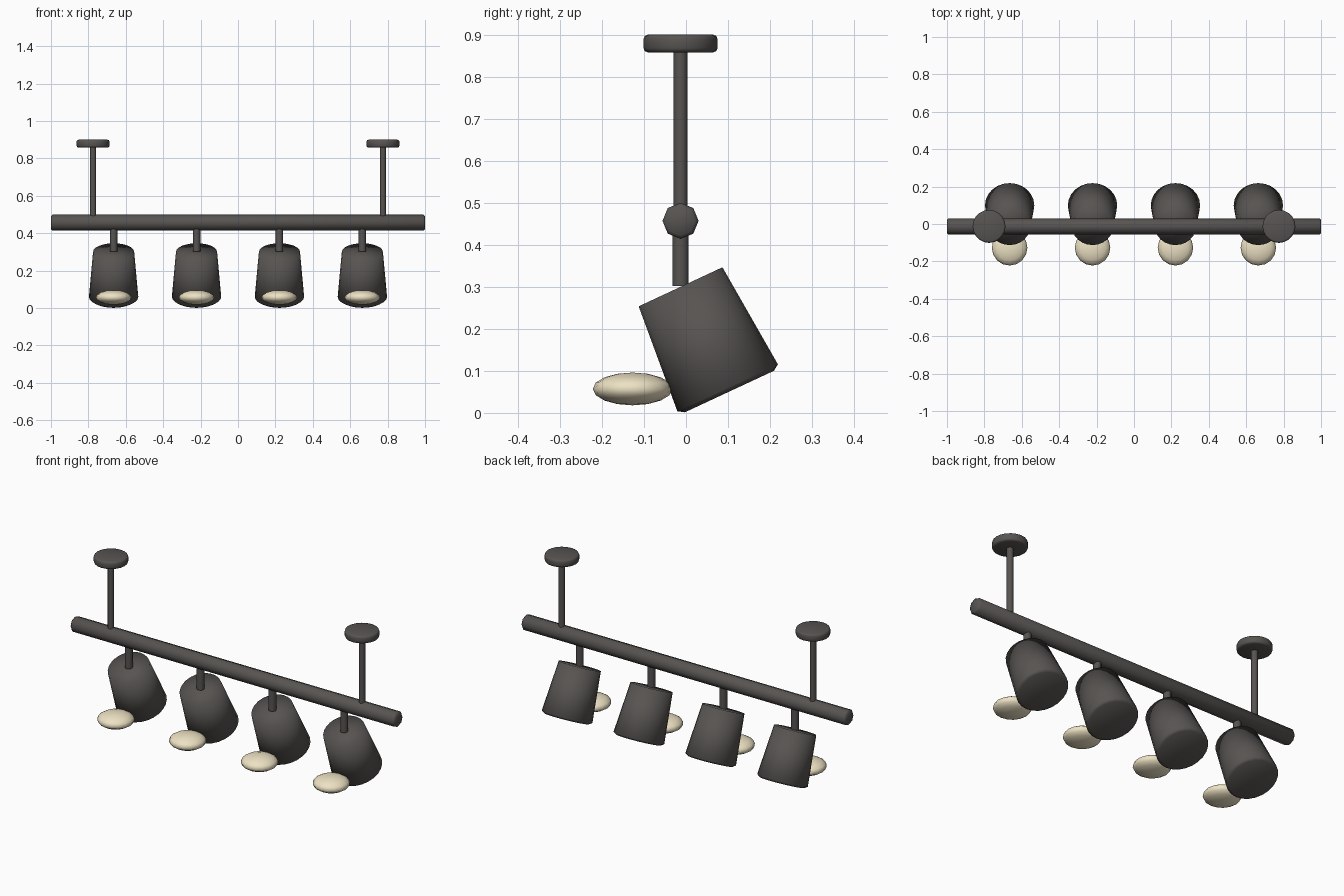
import bpy, bmesh, math
from mathutils import Matrix, Vector

if "Cube" in bpy.data.objects:
    bpy.data.objects.remove(bpy.data.objects["Cube"])

Y = -0.013  # depth of the rail line


def material(name, rgb):
    m = bpy.data.materials.new(name)
    m.diffuse_color = (*rgb, 1)
    m.use_nodes = True
    m.node_tree.nodes["Principled BSDF"].inputs["Base Color"].default_value = m.diffuse_color
    return m


DARK = material("dark_metal", (0.095, 0.088, 0.083))
CREAM = material("warm_glass", (0.85, 0.76, 0.55))


def finish(bm, name, mat, angle=None):
    bmesh.ops.recalc_face_normals(bm, faces=bm.faces)
    me = bpy.data.meshes.new(name)
    bm.to_mesh(me)
    bm.free()
    ob = bpy.data.objects.new(name, me)
    bpy.context.collection.objects.link(ob)
    me.materials.append(mat)
    for p in me.polygons:
        p.use_smooth = True
    if angle:
        bpy.ops.object.select_all(action='DESELECT')
        ob.select_set(True)
        bpy.context.view_layer.objects.active = ob
        bpy.ops.object.shade_smooth_by_angle(angle=math.radians(angle))
    return ob


def lathe(name, profile, sides, loc, rot=None, angle=None):
    """Spin (radius, height) points around local z; the ends close on the axis."""
    bm = bmesh.new()
    vs = [bm.verts.new((r, 0, h)) for r, h in profile]
    es = [bm.edges.new(p) for p in zip(vs, vs[1:])]
    bmesh.ops.spin(bm, geom=vs + es, cent=(0, 0, 0), axis=(0, 0, 1),
                   angle=2 * math.pi, steps=sides, use_merge=True)
    bmesh.ops.remove_doubles(bm, verts=bm.verts, dist=1e-5)
    bm.transform(Matrix.Translation(loc) @ (rot or Matrix.Identity(4)))
    return finish(bm, name, DARK, angle)


def rod(name, r, z0, z1, x, sides):
    return lathe(name, [(0, z0), (r, z0), (r, z1), (0, z1)], sides, (x, Y, 0), angle=50)


# Horizontal rail with slightly bevelled ends
R, B = 0.043, 0.008
lathe("rail", [(0, -1), (R - B, -1), (R, -1 + B), (R, 1 - B), (R - B, 1), (0, 1)],
      8, (0, Y, 0.457), Matrix.Rotation(math.pi / 2, 4, 'Y'), 50)

# Ceiling rods and rounded canopies
for side, s in (("left", -1), ("right", 1)):
    x = 0.775 * s
    rod(side + "_ceiling_rod", 0.0165, 0.46, 0.87, x, 12)
    lathe(side + "_canopy", [(0, 0.858), (0.078, 0.858), (0.085, 0.861), (0.088, 0.868),
                             (0.088, 0.89), (0.085, 0.897), (0.078, 0.9), (0, 0.9)],
          20, (x, Y, 0), angle=50)

# Four tilted lamp heads with stems and glowing discs
tilt = Matrix.Rotation(math.radians(25), 4, 'X')
shade = [(0, 0), (0.11, 0), (0.132, -0.265), (0.117, -0.275), (0, -0.262)]
for i in range(4):
    x = -0.665 + i * 0.4433
    rod(f"stem_{i + 1}", 0.02, 0.302, 0.45, x, 10)
    lathe(f"shade_{i + 1}", shade, 24, (x, Y, 0.30), tilt)
    bm = bmesh.new()
    bmesh.ops.create_uvsphere(bm, u_segments=16, v_segments=8, radius=1)
    bm.transform(Matrix.Translation((x, -0.127, 0.057)) @ Matrix.Diagonal((0.095, 0.095, 0.039, 1)))
    finish(bm, f"bulb_{i + 1}", CREAM)
